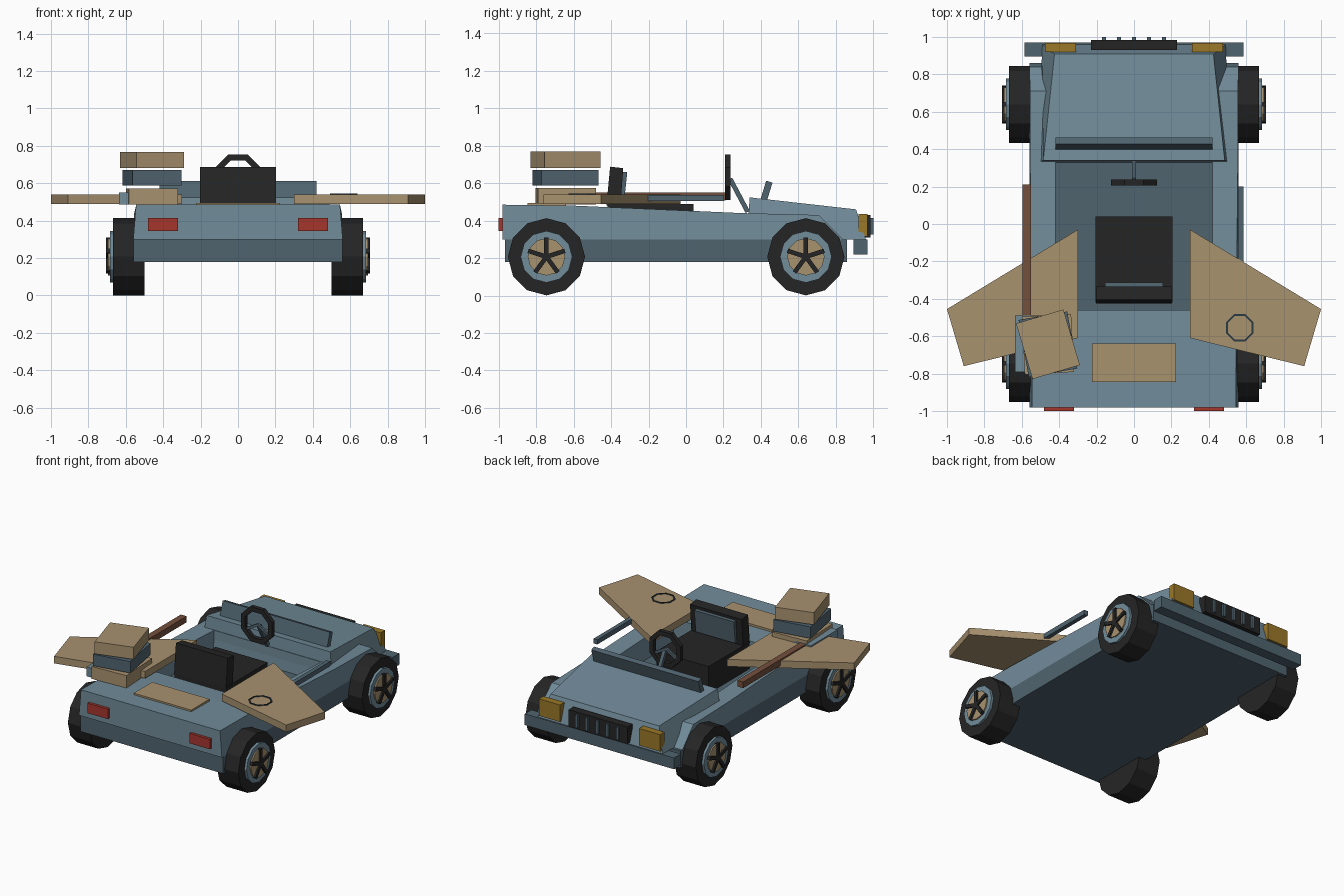
import bpy, bmesh, math
from mathutils import Matrix, Vector

if "Cube" in bpy.data.objects:
    bpy.data.objects.remove(bpy.data.objects["Cube"])

def mat(name, hexcol):
    m = bpy.data.materials.new(name)
    lin = []
    for i in (0, 2, 4):
        c = int(hexcol[i:i + 2], 16) / 255
        lin.append(c / 12.92 if c <= 0.04045 else ((c + 0.055) / 1.055) ** 2.4)
    m.diffuse_color = (*lin, 1)
    m.use_nodes = True
    m.node_tree.nodes["Principled BSDF"].inputs["Base Color"].default_value = m.diffuse_color
    return m

BLUE = mat("body blue", "718C9A")
SLATE = mat("dark slate blue", "50646F")
TAN = mat("tan", "A8926F")
BLACK = mat("black", "252525")
RED = mat("tail red", "A5362D")
AMBER = mat("lamp amber", "9A7828")
BROWN = mat("brown", "75503C")
INK = mat("ring ink", "2B3A43")

def finish(name, bm, m):
    bmesh.ops.recalc_face_normals(bm, faces=bm.faces)
    me = bpy.data.meshes.new(name)
    bm.to_mesh(me)
    bm.free()
    me.materials.append(m)
    ob = bpy.data.objects.new(name, me)
    bpy.context.collection.objects.link(ob)
    return ob

def box(name, m, x, y, z, rot=None):
    """Box from (min, max) ranges, optionally rotated about its centre."""
    bm = bmesh.new()
    c = Vector([(r[0] + r[1]) / 2 for r in (x, y, z)])
    s = [r[1] - r[0] for r in (x, y, z)]
    R = Matrix.Rotation(math.radians(rot[1]), 4, rot[0]) if rot else Matrix()
    bmesh.ops.create_cube(bm, size=1, matrix=Matrix.Translation(c) @ R @ Matrix.Diagonal((*s, 1)))
    return finish(name, bm, m)

def loft(name, m, a, b):
    """Solid between two matching polygons."""
    bm = bmesh.new()
    va, vb = [bm.verts.new(p) for p in a], [bm.verts.new(p) for p in b]
    n = len(a)
    bm.faces.new(va)
    bm.faces.new(vb[::-1])
    for i in range(n):
        bm.faces.new((va[i], vb[i], vb[(i + 1) % n], va[(i + 1) % n]))
    return finish(name, bm, m)

def ring(name, m, centre, axis, r_out, r_in, depth, n=8, phase=0.0):
    """Flat polygonal ring around the given axis ('Y' or 'Z')."""
    bm = bmesh.new()
    loops = []
    for r, d in ((r_out, -1), (r_out, 1), (r_in, 1), (r_in, -1)):
        lp = []
        for i in range(n):
            t = 2 * math.pi * i / n + phase
            u, v, w = r * math.cos(t), r * math.sin(t), d * depth / 2
            p = (u, w, v) if axis == 'Y' else (u, v, w)
            lp.append(bm.verts.new(Vector(centre) + Vector(p)))
        loops.append(lp)
    for k in range(4):
        a, b = loops[k], loops[(k + 1) % 4]
        for i in range(n):
            j = (i + 1) % n
            bm.faces.new((a[i], a[j], b[j], b[i]))
    return finish(name, bm, m)

def disc(name, m, x0, x1, y, z, r, n=12):
    poly = [(r * math.sin(2 * math.pi * i / n), r * math.cos(2 * math.pi * i / n)) for i in range(n)]
    return loft(name, m, [(x0, y + p, z + q) for p, q in poly], [(x1, y + p, z + q) for p, q in poly])

# Lower chassis, whose top is also the cockpit floor
box("chassis", SLATE, (-.56, .56), (-.965, .86), (.18, .30))

# Upper body: side profile with slightly narrower top, cockpit cut out
prof = [(-.98, .30, .56), (-.98, .485, .545), (-.60, .48, .545), (.30, .44, .555),
        (.71, .43, .555), (.84, .30, .56)]
body = loft("upper_body", BLUE, [(-w, y, z) for y, z, w in prof], [(w, y, z) for y, z, w in prof])
cutter = box("cockpit_cutter", SLATE, (-.42, .42), (-.46, .33), (.2, .9))
cutter.hide_render = True
cutter.hide_viewport = True
mod = body.modifiers.new("cockpit", 'BOOLEAN')
mod.object = cutter
mod.operation = 'DIFFERENCE'
mod.solver = 'EXACT'

# Hood, wedge tapering to the nose
loft("hood",  BLUE,
     [(-.515, .325, .30), (.515, .325, .30), (.49, .96, .30), (-.49, .96, .30)],
     [(-.485, .34, .524), (.485, .34, .524), (.425, .908, .46), (-.425, .908, .46)])

# Nose: bumper, grille, lamps
box("front_bumper", SLATE, (-.585, .585), (.895, .97), (.22, .30))
box("grille", BLACK, (-.23, .23), (.93, .985), (.31, .43))
for i in range(5):
    x = (i - 2) * .08
    box("grille_bar", SLATE, (x - .01, x + .01), (.98, 1.0), (.325, .415))
for s in (-1, 1):
    xs = sorted((s * .31, s * .475))
    box("headlamp", AMBER, xs, (.92, .968), (.315, .435))
    box("tail_lamp", RED, sorted((s * .32, s * .48)), (-1.0, -.97), (.345, .415))

# Windscreen strip
box("windscreen", SLATE, (-.42, .42), (.412, .447), (.505, .61), ('X', -17))

# Steering wheel and column
ring("steering_wheel", BLACK, (0, .222, .632), 'Y', .132, .098, .03, phase=math.pi / 8)
box("steering_column", SLATE, (-.012, .012), (.27, .295), (.435, .635), ('X', 28))
for a in (90, 210, 330):
    t = math.radians(a)
    cx, cz = .05 * math.cos(t), .632 + .05 * math.sin(t)
    if a != 90:
        box("steering_spoke", SLATE, (cx - .055, cx + .055), (.215, .23), (cz - .009, cz + .009), ('Y', -a))

# Seat
box("seat_base", BLACK, (-.205, .205), (-.42, .04), (.30, .49))
loft("seat_back", BLACK,
     [(-.203, -.425, .48), (-.203, -.405, .688), (-.203, -.335, .68), (-.203, -.35, .48)],
     [(.203, -.425, .48), (.203, -.405, .688), (.203, -.335, .68), (.203, -.35, .48)])
box("seat_pad", SLATE, (-.155, .155), (-.345, -.322), (.50, .66), ('X', -6))

# Wings with a ring mark on the right one
wing = [(.30, -.03), (1.0, -.455), (.91, -.76), (.30, -.61)]
for s in (-1, 1):
    loft("wing", TAN, [(s * x, y, .49) for x, y in wing], [(s * x, y, .54) for x, y in wing])
ring("wing_mark", INK, (.565, -.555, .542), 'Z', .079, .069, .006, phase=math.pi / 8)

# Side rods
box("left_rod", BROWN, (-.595, -.55), (-.49, .21), (.507, .55))
box("right_rod", SLATE, (.555, .585), (-.48, .20), (.505, .538))

# Rear deck panel and stacked cases
box("deck_panel", TAN, (-.225, .225), (-.845, -.64), (.48, .495))
box("case_tray", BLUE, (-.635, -.34), (-.79, -.49), (.485, .55))
for name, m, z0, z1, a in (("lower_case", TAN, .485, .573, 3), ("middle_case", SLATE, .588, .67, 10),
                           ("upper_case", TAN, .682, .768, 16.5)):
    box(name, m, (-.592, -.328), (-.798, -.488), (z0, z1), ('Z', a))

# Wheels: tyre, rim, hub disc and five spokes
for s in (-1, 1):
    for y in (-.745, .64):
        z = .207
        disc("tyre", BLACK, s * .50, s * .668, y, z, .206)
        disc("rim", BLUE, s * .66, s * .685, y, z, .138)
        disc("hub_disc", TAN, s * .68, s * .694, y, z, .10)
        for i in range(5):
            a = 2 * math.pi * i / 5
            c = (y + .05 * math.sin(a), z + .05 * math.cos(a))
            box("wheel_spoke", BLACK, sorted((s * .685, s * .706)), (c[0] - .012, c[0] + .012),
                (c[1] - .053, c[1] + .053), ('X', -math.degrees(a)))
